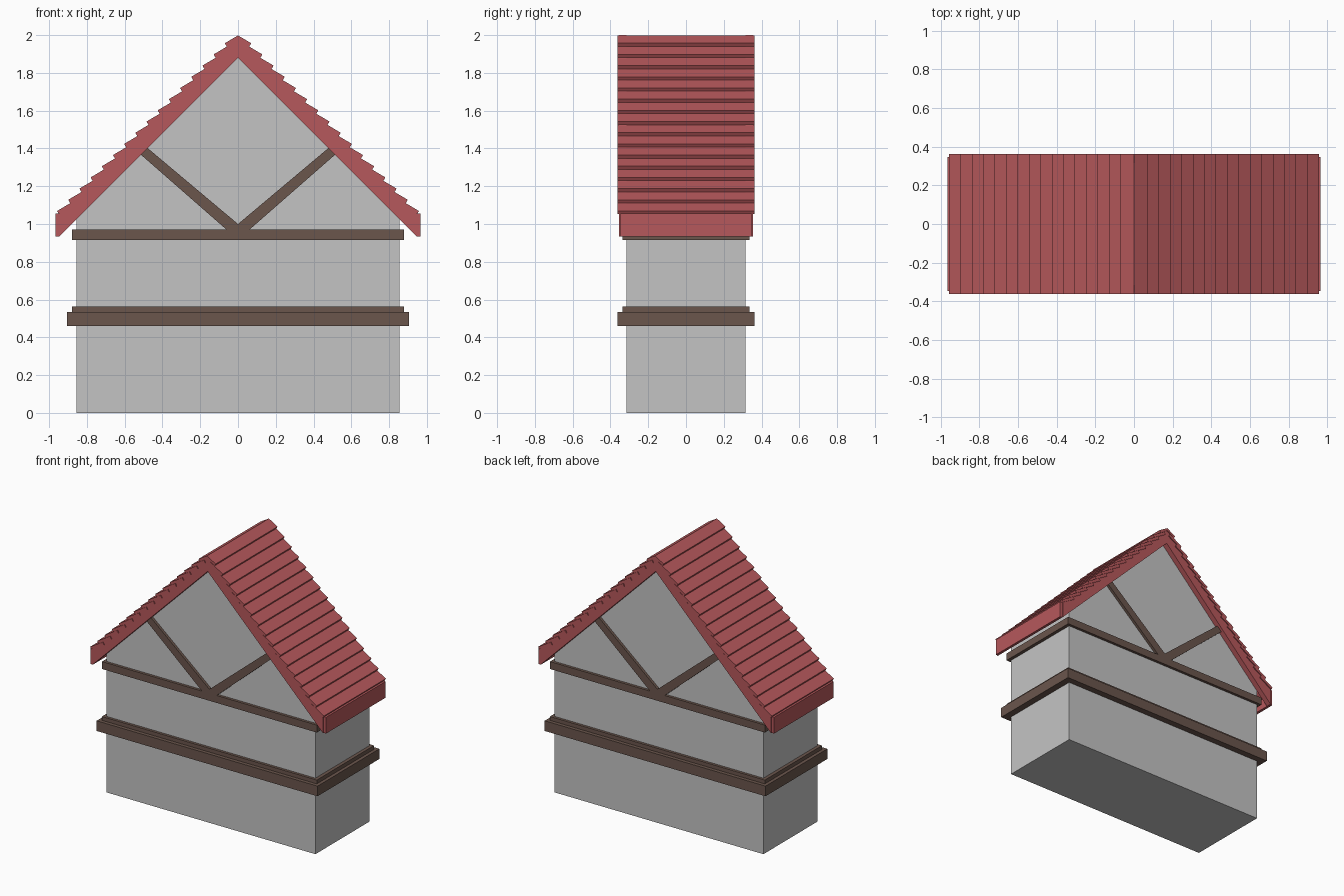
import bpy
import bmesh
import math

cube = bpy.data.objects.get("Cube")
if cube:
    bpy.data.objects.remove(cube, do_unlink=True)


def make_material(name, rgb):
    mat = bpy.data.materials.new(name)
    mat.use_nodes = True
    mat.diffuse_color = (*rgb, 1)
    mat.node_tree.nodes["Principled BSDF"].inputs["Base Color"].default_value = (*rgb, 1)
    return mat


GREY = make_material("plaster grey", (0.55, 0.55, 0.55))
BROWN = make_material("timber brown", (0.145, 0.092, 0.073))
RED = make_material("roof red", (0.47, 0.098, 0.106))


def prism(name, outline, y0, y1, mat):
    """Extrude an x-z outline from y0 to y1."""
    bm = bmesh.new()
    face = bm.faces.new([bm.verts.new((x, y0, z)) for x, z in outline])
    ext = bmesh.ops.extrude_face_region(bm, geom=[face])
    moved = [v for v in ext["geom"] if isinstance(v, bmesh.types.BMVert)]
    bmesh.ops.translate(bm, verts=moved, vec=(0, y1 - y0, 0))
    bmesh.ops.recalc_face_normals(bm, faces=bm.faces)
    mesh = bpy.data.meshes.new(name)
    bm.to_mesh(mesh)
    bm.free()
    mesh.materials.append(mat)
    obj = bpy.data.objects.new(name, mesh)
    bpy.context.collection.objects.link(obj)
    return obj


def box(name, half_x, half_y, z0, z1, mat):
    outline = [(-half_x, z0), (half_x, z0), (half_x, z1), (-half_x, z1)]
    return prism(name, outline, -half_y, half_y, mat)


# Gabled wall block
W, D = 0.855, 0.315
prism("wall", [(-W, 0), (W, 0), (W, 1.95 - W), (0, 1.95), (-W, 1.95 - W)], -D, D, GREY)

# Timber belts around the wall
box("lower_belt", 0.905, 0.362, 0.46, 0.535, BROWN)
box("lower_belt_lip", 0.88, 0.335, 0.535, 0.563, BROWN)
box("upper_belt", 0.88, 0.335, 0.915, 0.97, BROWN)

EAVE = 0.945
PITCH = math.atan(0.59)
COS, SIN = math.cos(PITCH), math.sin(PITCH)
STEP, ROWS, THICK = 0.0592, 16, 0.02

for side, s in (("left", 1), ("right", -1)):
    def mirrored(points):
        return [(s * x, z) for x, z in points]

    # Diagonal braces and sloping gable boards on both gables
    brace = mirrored([(0, 0.965), (0.055, 0.965), (0.535, 1.385), (0.5, 1.42), (0, 1.0)])
    board = mirrored([(0, 1.88), (EAVE, 1.88 - EAVE), (EAVE, 2 - EAVE), (0, 2)])
    for end, e in (("front", -1), ("back", 1)):
        prism(f"{end}_{side}_brace", brace, e * 0.31, e * 0.335, BROWN)
        prism(f"{end}_{side}_gable_board", board, e * D, e * 0.355, RED)

    # Roof deck and eave board
    deck = mirrored([(0, 1.96), (EAVE, 1.96 - EAVE), (EAVE, 1.99 - EAVE), (0, 1.99)])
    prism(f"{side}_roof_deck", deck, -D, D, RED)
    eave = mirrored([(EAVE, 0.935), (0.965, 0.935), (0.965, 1.055), (EAVE, 1.055)])
    prism(f"{side}_eave_board", eave, -0.348, 0.348, RED)

    # Overlapping roof planks, each tilted flatter than the roof
    for i in range(ROWS):
        x, z = 0.07 + i * STEP, 1.957 - i * STEP
        run = min(0.12, x / COS)
        top = (x - run * COS, z + run * SIN)
        low = max(0, top[0] - THICK * SIN)
        plank = mirrored([(x, z), top, (low, top[1] - THICK * COS),
                          (x - THICK * SIN, z - THICK * COS)])
        prism(f"{side}_roof_plank_{i + 1}", plank, -0.362, 0.362, RED)
